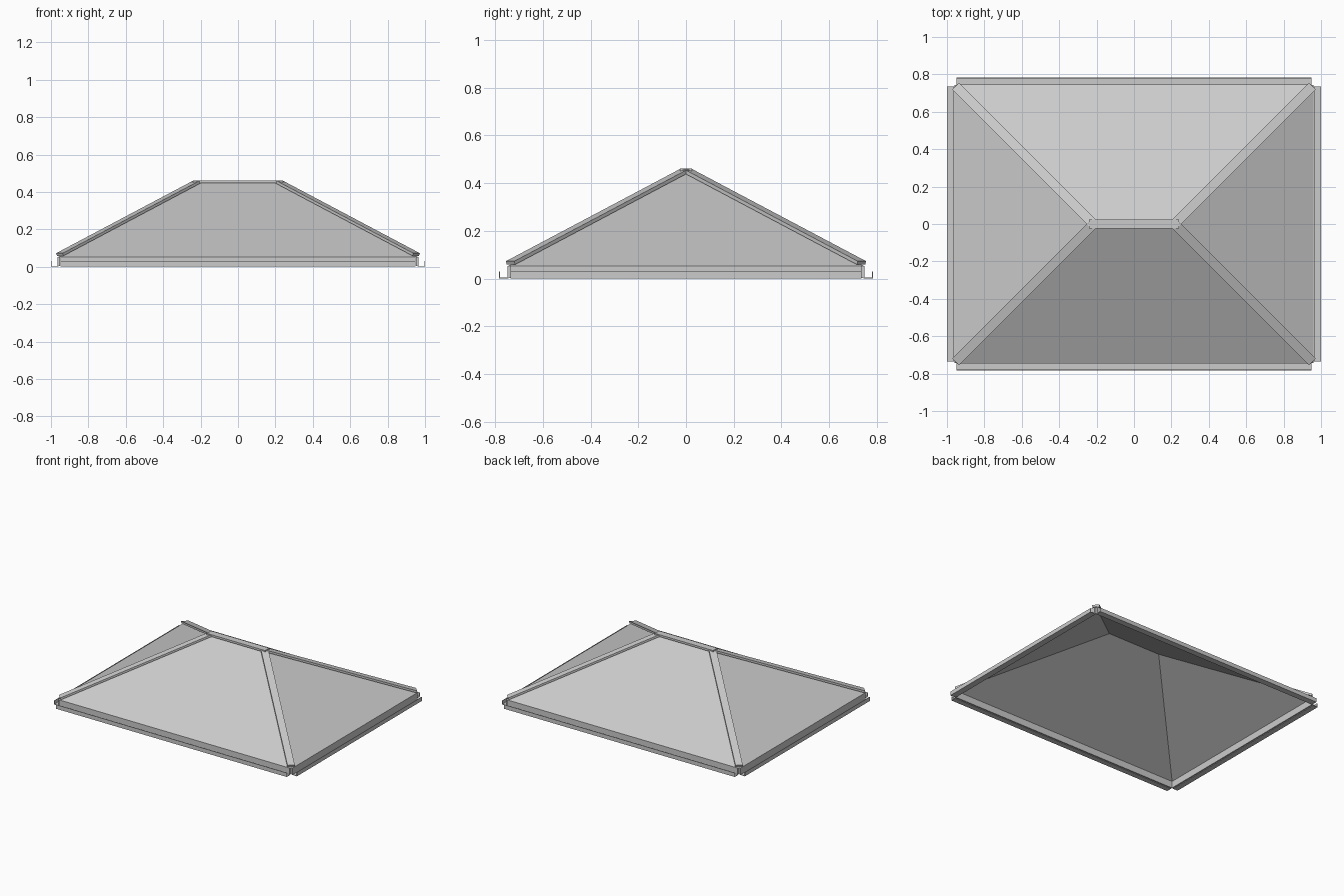
import bpy, bmesh
from mathutils import Vector, Matrix

if "Cube" in bpy.data.objects:
    bpy.data.objects.remove(bpy.data.objects["Cube"])

# One plain grey for the whole roof
grey = bpy.data.materials.new("roof grey")
grey.diffuse_color = (0.6, 0.6, 0.6, 1)
grey.use_nodes = True
grey.node_tree.nodes["Principled BSDF"].inputs["Base Color"].default_value = grey.diffuse_color

EX, EY = 0.961, 0.744        # eave half sizes
RX = EX - EY                 # half length of the ridge
ZE, ZR = 0.053, 0.447        # eave and ridge heights


def make(name, verts, faces):
    me = bpy.data.meshes.new(name)
    me.from_pydata([tuple(v) for v in verts], [], faces)
    bm = bmesh.new()
    bm.from_mesh(me)
    bmesh.ops.recalc_face_normals(bm, faces=bm.faces)
    bm.to_mesh(me)
    bm.free()
    ob = bpy.data.objects.new(name, me)
    me.materials.append(grey)
    bpy.context.collection.objects.link(ob)
    return ob


def extrude(name, profile, length, matrix):
    """Closed (across, up) profile extruded along local x, centred."""
    n = len(profile)
    verts = [matrix @ Vector((s * length / 2, a, z)) for s in (-1, 1) for a, z in profile]
    faces = [(i, (i + 1) % n, n + (i + 1) % n, n + i) for i in range(n)]
    faces += [tuple(reversed(range(n))), tuple(range(n, 2 * n))]
    return make(name, verts, faces)


def cap(name, a, b, width=0.05, thick=0.015):
    """Flat capping strip whose underside runs from a to b."""
    a, b = Vector(a), Vector(b)
    x = (b - a).normalized()
    y = Vector((0, 0, 1)).cross(x).normalized()
    z = x.cross(y)
    m = Matrix((x, y, z)).transposed().to_4x4()
    m.translation = (a + b) / 2
    w = width / 2
    return extrude(name, [(-w, 0), (w, 0), (w, thick), (-w, thick)], (b - a).length, m)


# Hipped roof sheet, open underneath
make("roof_slopes",
     [(-EX, -EY, ZE), (EX, -EY, ZE), (EX, EY, ZE), (-EX, EY, ZE),
      (-RX, 0, ZR), (RX, 0, ZR)],
     [(0, 1, 5, 4), (1, 2, 5), (2, 3, 4, 5), (3, 0, 4)])

# Ridge and hip cappings
cap("ridge_cap", (-0.24, 0, ZR), (0.24, 0, ZR))
for sx in (-1, 1):
    for sy in (-1, 1):
        low = Vector((sx * EX, sy * EY, ZE))
        top = Vector((sx * RX, 0, ZR))
        cap("hip_cap", low.lerp(top, 0.014), top)

# Fascia boards and open gutters on all four sides
t = 0.004
gutter = [(0, 0), (0.039, 0), (0.039, 0.03), (0.039 - t, 0.03),
          (0.039 - t, t), (t, t), (t, ZE), (0, ZE)]
fascia = [(-0.01, 0.003), (0, 0.003), (0, ZE), (-0.01, ZE)]
for side, turn, dist, length in (("back", 0, EY, 1.9), ("left", 1, EX, 1.47),
                                 ("front", 2, EY, 1.9), ("right", 3, EX, 1.47)):
    m = Matrix.Rotation(turn * 1.5707963268, 4, 'Z') @ Matrix.Translation((0, dist, 0))
    extrude(side + "_gutter", gutter, length, m)
    extrude(side + "_fascia", fascia, length, m)
